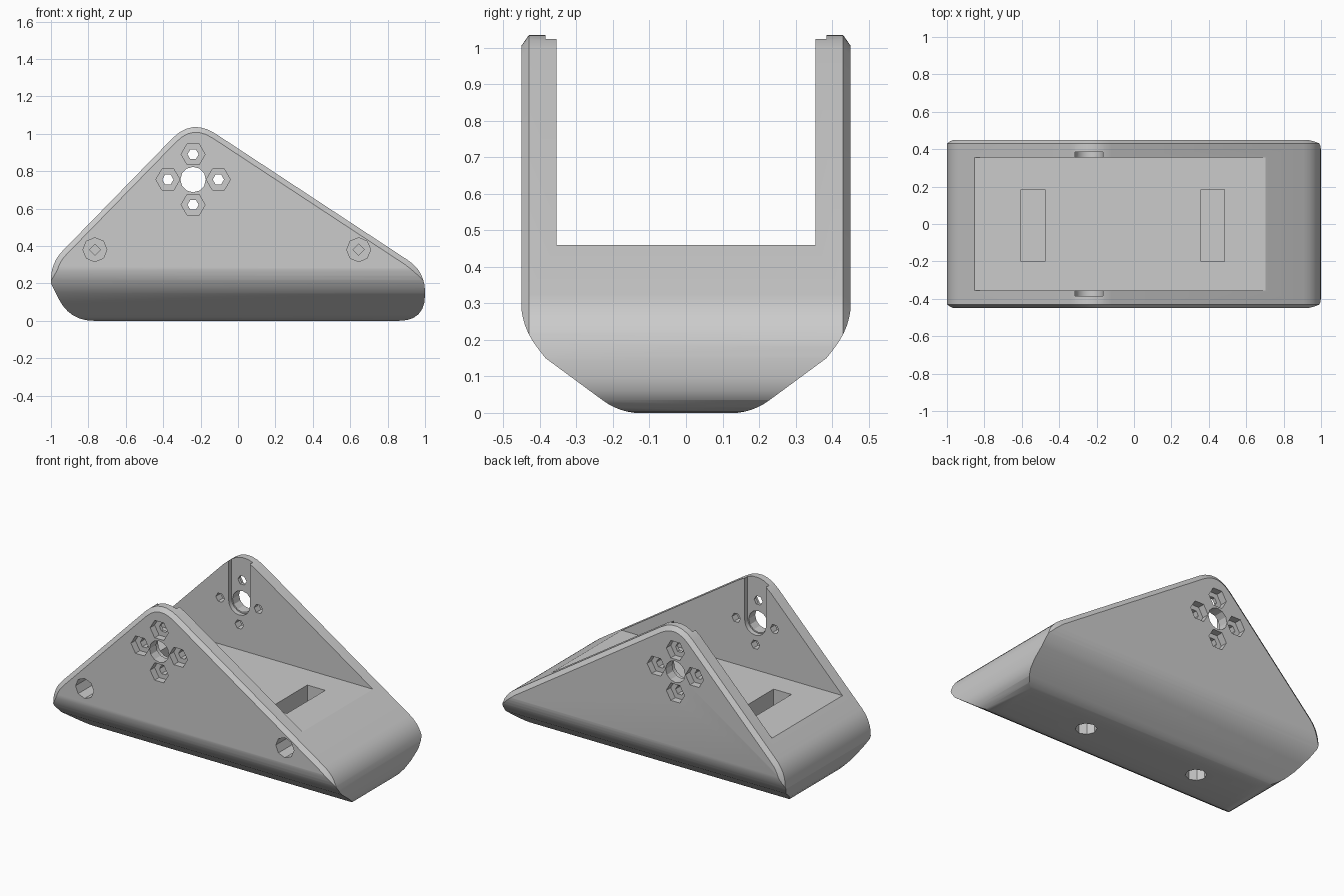
import bpy, bmesh, math
from mathutils import Vector, Matrix

if "Cube" in bpy.data.objects:
    bpy.data.objects.remove(bpy.data.objects["Cube"], do_unlink=True)

SHADE = (0.6, 0.6, 0.6, 1)
grey = bpy.data.materials.new("plain_grey")
grey.use_nodes = True
grey.diffuse_color = SHADE
grey.node_tree.nodes["Principled BSDF"].inputs["Base Color"].default_value = SHADE


def rounded(corners, steps=6):
    """Outline from (u, v, rounding length) corners."""
    out = []
    for i, (u, v, r) in enumerate(corners):
        p = Vector((u, v))
        if r == 0:
            out.append(p)
            continue
        before = Vector(corners[i - 1][:2])
        after = Vector(corners[(i + 1) % len(corners)][:2])
        a = p + (before - p).normalized() * r
        b = p + (after - p).normalized() * r
        for k in range(steps + 1):
            t = k / steps
            out.append(a * (1 - t) ** 2 + p * 2 * t * (1 - t) + b * t * t)
    return out


def finish(name, bm):
    bmesh.ops.recalc_face_normals(bm, faces=bm.faces)
    mesh = bpy.data.meshes.new(name)
    bm.to_mesh(mesh)
    bm.free()
    mesh.materials.append(grey)
    obj = bpy.data.objects.new(name, mesh)
    bpy.context.collection.objects.link(obj)
    return obj


def loft(name, rings):
    """Closed solid through matching rings of points."""
    bm = bmesh.new()
    loops = [[bm.verts.new(p) for p in ring] for ring in rings]
    n = len(loops[0])
    for a, b in zip(loops, loops[1:]):
        for i in range(n):
            j = (i + 1) % n
            bm.faces.new((a[i], a[j], b[j], b[i]))
    bm.faces.new(loops[0])
    bm.faces.new(loops[-1])
    return finish(name, bm)


def along_y(name, outline, y0, y1):
    return loft(name, [[(u, y, v) for u, v in outline] for y in (y0, y1)])


def shrunk(outline, d):
    """Move every point of a convex clockwise outline inwards by d."""
    out = []
    for i, p in enumerate(outline):
        t1 = (p - outline[i - 1]).normalized()
        t2 = (outline[(i + 1) % len(outline)] - p).normalized()
        n1, n2 = Vector((t1.y, -t1.x)), Vector((t2.y, -t2.x))
        out.append(p + (n1 + n2) * d / (1 + n1.dot(n2)))
    return out


def drill(x, z, y0, y1, r, sides):
    """Round or many-sided cutter along y."""
    ring = [(x + r * math.cos(math.tau * k / sides), z + r * math.sin(math.tau * k / sides))
            for k in range(sides)]
    return along_y("cutter", ring, y0, y1)


def box(x0, x1, y0, y1, z0, z1):
    return along_y("cutter", [(x0, z0), (x1, z0), (x1, z1), (x0, z1)], y0, y1)


def boolean(obj, tool, operation="DIFFERENCE"):
    tool.hide_render = True
    bpy.context.view_layer.objects.active = obj
    mod = obj.modifiers.new("cut", "BOOLEAN")
    mod.operation, mod.solver, mod.object = operation, "EXACT", tool
    bpy.ops.object.modifier_apply(modifier=mod.name)
    bpy.data.objects.remove(tool, do_unlink=True)


# Bracket body: chamfered triangular profile trimmed by the hull-shaped section
front = rounded([(-0.246, 1.083, 0.15), (1, 0.264, 0.11), (1, 0, 0.14),
                 (-0.9, 0, 0.13), (-0.975, 0.15, 0), (-1, 0.2, 0), (-1, 0.31, 0.09)])
inner = shrunk(front, 0.028)
body = loft("bracket_body", [[(p.x, y, p.y) for p in ring] for ring, y in
                             ((inner, -0.45), (front, -0.43), (front, 0.43), (inner, 0.45))])
half = [(0.47, 1.2, 0), (0.451, 0.235, 0.07), (0.385, 0.15, 0), (0.18, -0.001, 0.06)]
section = rounded(half + [(-y, z, r) for y, z, r in reversed(half)])
boolean(body, loft("cutter", [[(x, y, z) for y, z in section] for x in (-1.2, 1.2)]), "INTERSECT")

# Open channel between the two walls
boolean(body, box(-1.3, 1.3, -0.355, 0.355, 0.46, 1.4))

# Rectangular pockets in the channel floor
for x in (-0.54, 0.422):
    boolean(body, box(x - 0.063, x + 0.063, -0.2, 0.185, 0.24, 0.6))

# Mounting pattern in both walls: through holes with hexagonal recesses
cx, cz, step = -0.24, 0.755, 0.135
boolean(body, drill(cx, cz, -0.6, 0.6, 0.068, 12))
for dx, dz in ((1, 0), (-1, 0), (0, 1), (0, -1)):
    x, z = cx + dx * step, cz + dz * step
    boolean(body, drill(x, z, -0.6, 0.6, 0.03, 6))
    for side in (-1, 1):
        boolean(body, drill(x, z, side * 0.405, side * 0.6, 0.064, 6))

# Round-bottomed guide slots on the inner wall faces
slot = [(cx + 0.075 * math.cos(a), cz + 0.075 * math.sin(a))
        for a in (math.pi + math.pi * k / 8 for k in range(9))]
slot += [(cx + 0.075, 1.3), (cx - 0.075, 1.3)]
for side in (-1, 1):
    boolean(body, along_y("cutter", slot, side * 0.3, side * 0.385))

# Stepped screw holes in the front wall
for x in (-0.765, 0.645):
    boolean(body, drill(x, 0.38, -0.6, -0.25, 0.064, 8))
    boolean(body, drill(x, 0.38, -0.3, 0.0, 0.03, 4))

# Blind holes in the underside
for x in (-0.44, 0.37):
    bm = bmesh.new()
    bmesh.ops.create_cone(bm, cap_ends=True, segments=8, radius1=0.062, radius2=0.062,
                          depth=0.3, matrix=Matrix.Translation((x, 0.02, 0)))
    boolean(body, finish("cutter", bm))

# Smooth shading with crisp edges
bpy.ops.object.select_all(action="DESELECT")
body.select_set(True)
bpy.context.view_layer.objects.active = body
bpy.ops.object.shade_smooth_by_angle(angle=math.radians(25))
